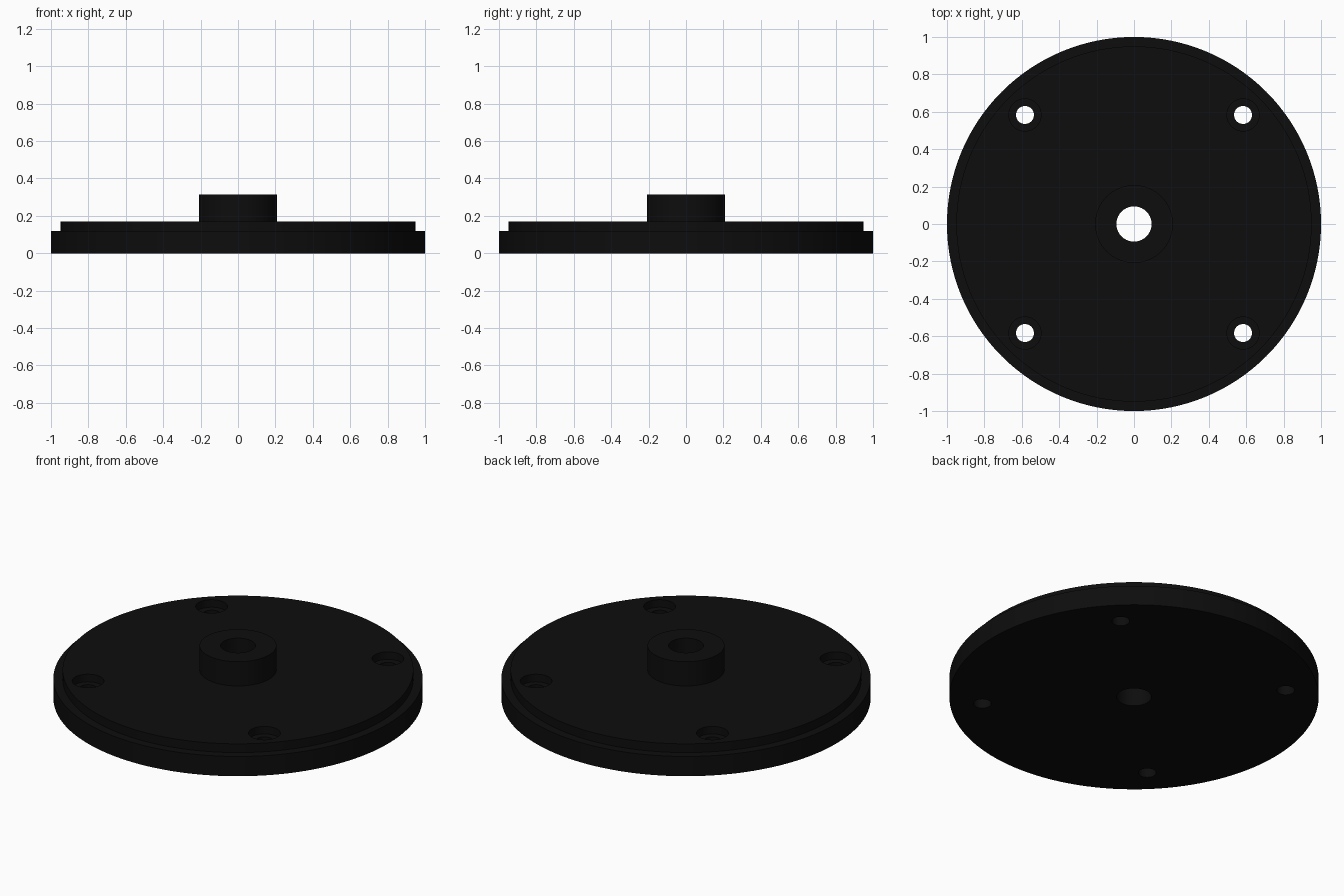
import bpy, bmesh
from math import sin, cos, pi, radians

default = bpy.data.objects.get("Cube")
if default:
    bpy.data.objects.remove(default, do_unlink=True)

# Material
black = bpy.data.materials.new("matte_black")
black.use_nodes = True
COLOR = (0.004, 0.004, 0.004, 1)
black.diffuse_color = COLOR
black.node_tree.nodes["Principled BSDF"].inputs["Base Color"].default_value = COLOR


def lathe(bm, profile, steps, centre=(0, 0), capped=False):
    """Revolve a (radius, z) profile; close it as a ring or cap both ends."""
    rings = []
    for i in range(steps):
        a = 2 * pi * i / steps
        rings.append([bm.verts.new((centre[0] + r * cos(a), centre[1] + r * sin(a), z))
                      for r, z in profile])
    n = len(profile)
    for i, here in enumerate(rings):
        nxt = rings[(i + 1) % steps]
        for j in range(n - 1 if capped else n):
            k = (j + 1) % n
            bm.faces.new((here[j], nxt[j], nxt[k], here[k]))
    if capped:
        for end in (0, -1):
            bm.faces.new([ring[end] for ring in rings])


def make_object(name, bm):
    bmesh.ops.recalc_face_normals(bm, faces=bm.faces)
    mesh = bpy.data.meshes.new(name)
    bm.to_mesh(mesh)
    bm.free()
    mesh.materials.append(black)
    obj = bpy.data.objects.new(name, mesh)
    bpy.context.collection.objects.link(obj)
    return obj


# Stepped flange with a raised hub and a through bore
RIM, STEP, HUB, BORE = 1.0, 0.95, 0.208, 0.094
RIM_Z, PLATE_Z, HUB_Z = 0.118, 0.17, 0.315
bm = bmesh.new()
lathe(bm, [(BORE, 0), (RIM, 0), (RIM, RIM_Z), (STEP, RIM_Z),
           (STEP, PLATE_Z), (HUB, PLATE_Z), (HUB, HUB_Z), (BORE, HUB_Z)], 128)
flange = make_object("hub_flange", bm)

# Counterbored bolt holes
HOLE, COUNTERBORE, SEAT_Z, OFFSET = 0.048, 0.086, 0.125, 0.583
bm = bmesh.new()
for sx in (-1, 1):
    for sy in (-1, 1):
        lathe(bm, [(HOLE, -0.1), (HOLE, SEAT_Z), (COUNTERBORE, SEAT_Z), (COUNTERBORE, 0.4)],
              48, (sx * OFFSET, sy * OFFSET), capped=True)
cutter = make_object("bolt_hole_cutter", bm)

cut = flange.modifiers.new("bolt_holes", "BOOLEAN")
cut.operation = "DIFFERENCE"
cut.solver = "EXACT"
cut.object = cutter

# Apply the cut and smooth the round walls
for obj in bpy.context.selected_objects:
    obj.select_set(False)
flange.select_set(True)
bpy.context.view_layer.objects.active = flange
bpy.ops.object.modifier_apply(modifier=cut.name)
bpy.data.objects.remove(cutter, do_unlink=True)
bpy.ops.object.shade_smooth_by_angle(angle=radians(30))
